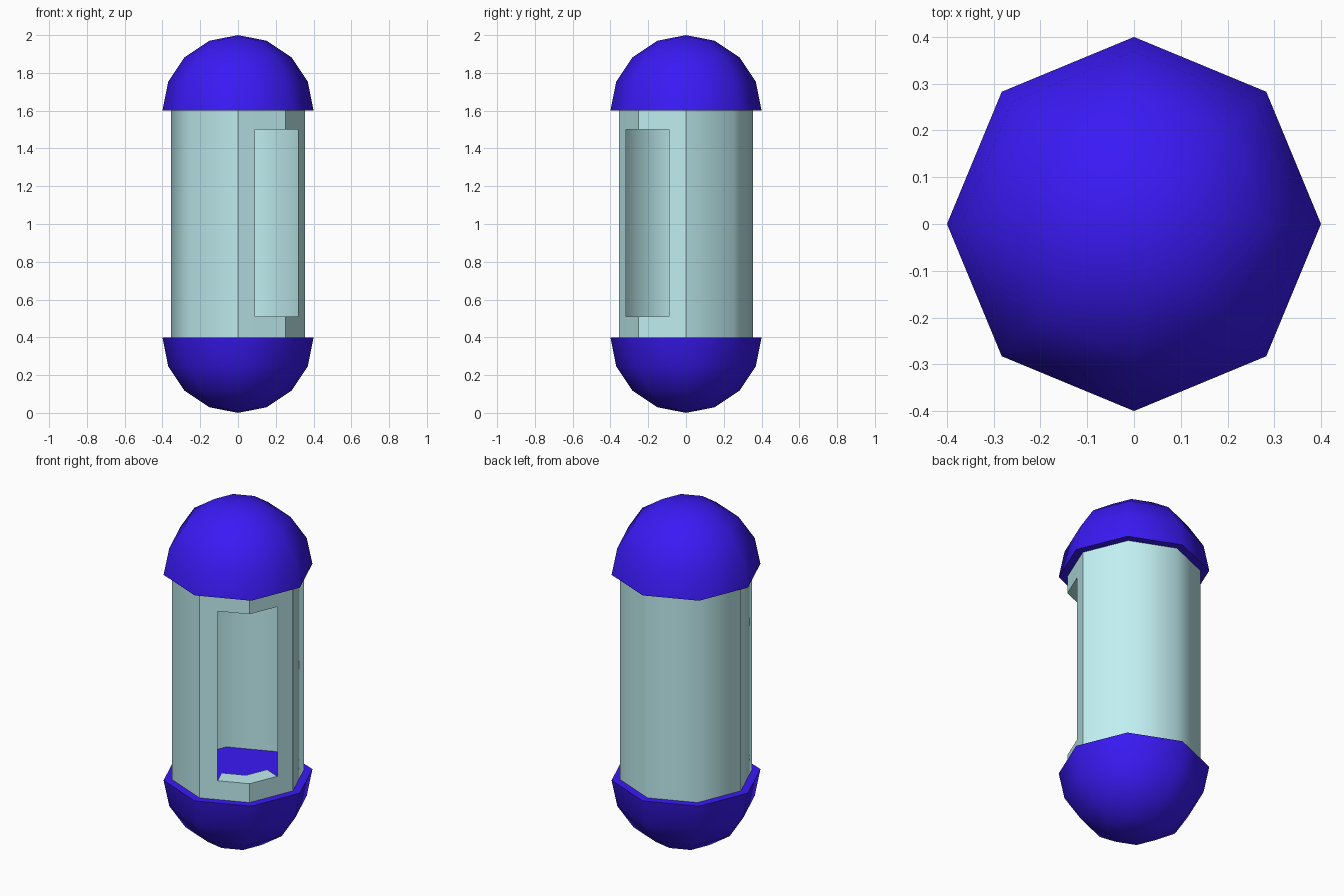
import bpy, bmesh, math
from mathutils import Matrix, Vector

if "Cube" in bpy.data.objects:
    bpy.data.objects.remove(bpy.data.objects["Cube"])


def material(name, color):
    m = bpy.data.materials.new(name)
    m.diffuse_color = color
    m.use_nodes = True
    m.node_tree.nodes["Principled BSDF"].inputs["Base Color"].default_value = m.diffuse_color
    return m


def add_object(name, bm, mat):
    mesh = bpy.data.meshes.new(name)
    bm.to_mesh(mesh)
    bm.free()
    mesh.materials.append(mat)
    ob = bpy.data.objects.new(name, mesh)
    bpy.context.collection.objects.link(ob)
    return ob


blue = material("cap_blue", (0.042, 0.01, 0.91, 1))
pale = material("body_pale_teal", (0.53, 0.86, 0.88, 1))


# Closed eight-sided domes at both ends
def dome(name, z, flip):
    bm = bmesh.new()
    bmesh.ops.create_uvsphere(bm, u_segments=8, v_segments=8, radius=0.4)
    low = [v for v in bm.verts if v.co.z < -0.001]
    bmesh.ops.delete(bm, geom=low, context='VERTS')
    for f in bm.faces:
        f.smooth = True
    rim = [e for e in bm.edges if e.is_boundary]
    disc = bmesh.ops.contextual_create(bm, geom=rim)['faces']
    for f in disc:
        f.smooth = False
    bmesh.ops.recalc_face_normals(bm, faces=bm.faces)
    turn = Matrix.Rotation(math.pi if flip else 0, 4, 'X')
    bm.transform(Matrix.Translation((0, 0, z)) @ turn)
    add_object(name, bm, blue)


dome("top_dome", 1.6, False)
dome("bottom_dome", 0.4, True)

# Octagonal tube with a window around its front right corner
R = 0.354
ring = [Vector((R * math.cos(math.radians(a)), R * math.sin(math.radians(a))))
        for a in range(0, 316, 45)]
left, corner, right = Vector((0.09, -0.317)), ring[7], Vector((0.317, -0.09))
outline = ring[:7] + [left, corner, right]
levels = [0.4, 0.51, 1.5, 1.6]

bm = bmesh.new()
rows = [[bm.verts.new((p.x, p.y, z)) for p in outline] for z in levels]
n = len(outline)
for k in range(3):
    for i in range(n):
        if k == 1 and i in (7, 8):
            continue
        j = (i + 1) % n
        f = bm.faces.new((rows[k][i], rows[k][j], rows[k + 1][j], rows[k + 1][i]))
        f.smooth = i < 6
add_object("body_tube", bm, pale)


# Thin ledges running inward from the window's lower and upper edges
def ledge(name, z, upward):
    t = 0.1
    a, b = math.radians(-67.5), math.radians(-22.5)
    inner = [left - t * Vector((math.cos(a), math.sin(a))),
             corner * (1 - t / math.cos(math.radians(22.5)) / R),
             right - t * Vector((math.cos(b), math.sin(b)))]
    outer = [left, corner, right]
    bm = bmesh.new()
    o = [bm.verts.new((p.x, p.y, z)) for p in outer]
    q = [bm.verts.new((p.x, p.y, z)) for p in inner]
    for i in range(2):
        f = bm.faces.new((o[i], o[i + 1], q[i + 1], q[i]))
        if not upward:
            f.normal_flip()
    add_object(name, bm, pale)


ledge("window_sill", 0.51, True)
ledge("window_lintel", 1.5, False)
